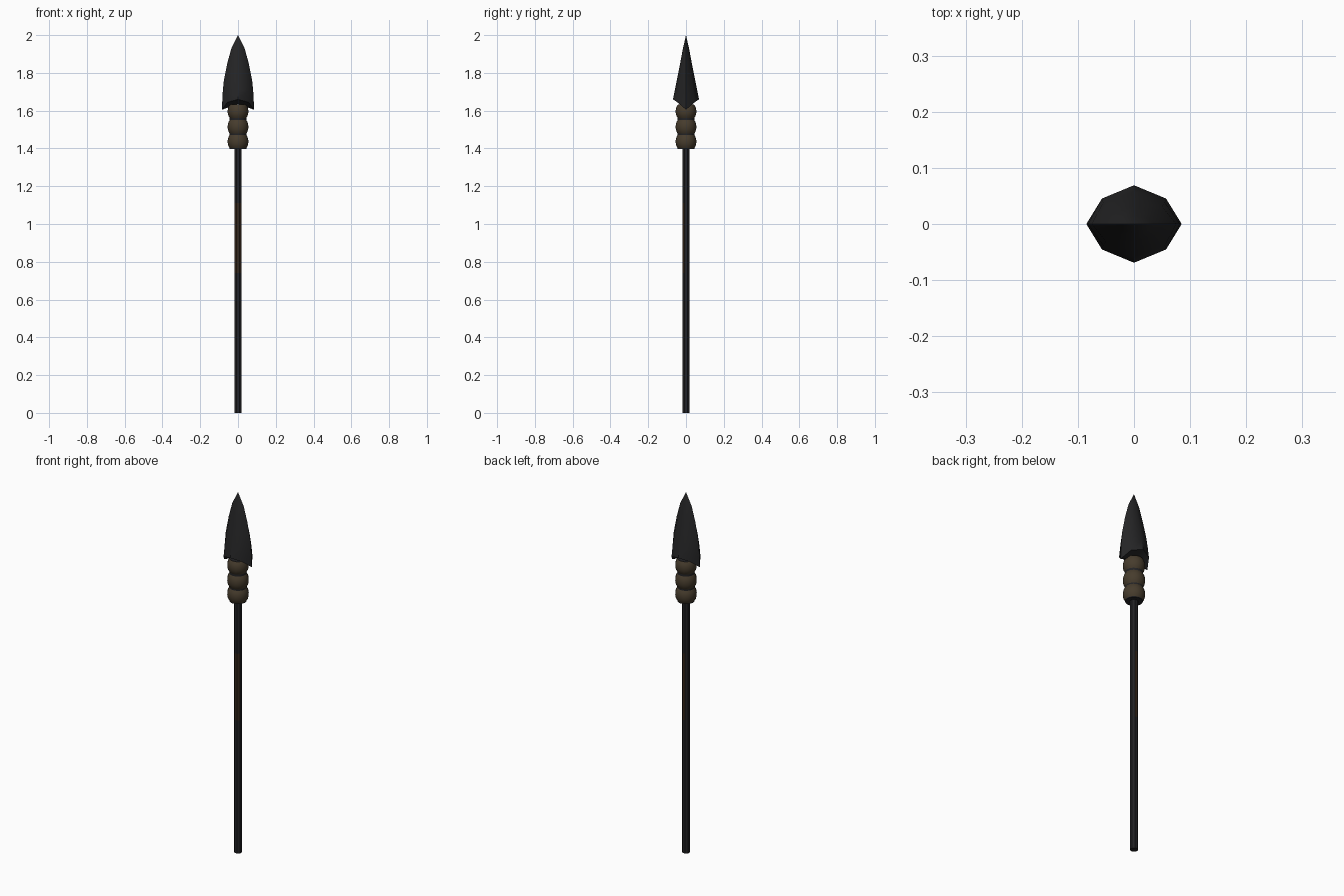
import bpy, bmesh, math

if "Cube" in bpy.data.objects:
    bpy.data.objects.remove(bpy.data.objects["Cube"])


def material(name, rgb):
    m = bpy.data.materials.new(name)
    m.diffuse_color = (*rgb, 1.0)
    m.use_nodes = True
    m.node_tree.nodes["Principled BSDF"].inputs["Base Color"].default_value = m.diffuse_color
    return m


IRON = material("dark iron", (0.018, 0.018, 0.019))
SHAFT = material("blackened wood", (0.016, 0.016, 0.018))
CORD = material("brown cord", (0.062, 0.045, 0.026))
GRIP = material("worn brown grip", (0.036, 0.020, 0.011))


def loft(name, rings, mats, cap_start=None, cap_end=None, smooth=None):
    """Skin a list of rings; caps are fans to the given centre points."""
    bm = bmesh.new()
    loops = [[bm.verts.new(p) for p in ring] for ring in rings]
    n = len(loops[0])
    for a, b in zip(loops, loops[1:]):
        for i in range(n):
            j = (i + 1) % n
            bm.faces.new((a[i], a[j], b[j], b[i]))
    for loop, point in ((loops[0], cap_start), (loops[-1], cap_end)):
        if point:
            c = bm.verts.new(point)
            for i in range(n):
                bm.faces.new((loop[i], loop[(i + 1) % n], c))
    bmesh.ops.recalc_face_normals(bm, faces=bm.faces)
    me = bpy.data.meshes.new(name)
    bm.to_mesh(me)
    bm.free()
    for m in mats:
        me.materials.append(m)
    ob = bpy.data.objects.new(name, me)
    bpy.context.collection.objects.link(ob)
    if smooth:
        bpy.ops.object.select_all(action='DESELECT')
        ob.select_set(True)
        bpy.context.view_layer.objects.active = ob
        bpy.ops.object.shade_smooth_by_angle(angle=math.radians(smooth))
    return ob


def circle(r, z, n, turn=0.0):
    return [(r * math.cos(math.tau * i / n + turn), r * math.sin(math.tau * i / n + turn), z)
            for i in range(n)]


# shaft, with a worn grip on its front and back faces
shaft = loft("shaft", [circle(0.020, z, 8, math.pi / 8) for z in (0, 0.74, 1.11, 1.62)],
             [SHAFT, GRIP], (0, 0, 0), (0, 0, 1.62), 30)
for p in shaft.data.polygons:
    if 0.74 < p.center.z < 1.11 and (p.normal.y < -0.5 or p.normal.y > 0.9):
        p.material_index = 1

# dark socket inside the binding
loft("socket", [circle(0.044, z, 16) for z in (1.397, 1.63)], [SHAFT],
     (0, 0, 1.397), (0, 0, 1.63), 30)

# three bulging cord bands
for k, (z0, z1) in enumerate(((1.40, 1.473), (1.477, 1.552), (1.56, 1.632))):
    rings = []
    for s in range(7):
        t = s / 6
        rings.append(circle(0.043 + 0.012 * math.sin(math.pi * t) ** 0.7, z0 + (z1 - z0) * t, 16))
    loft(f"cord_band_{k + 1}", rings, [CORD], smooth=40)

# spear head: eight-sided blade whose lower rim dips at both edges
def blade_ring(w, d, z, dip):
    ring = []
    for i in range(8):
        a = math.tau * i / 8
        x, y = math.cos(a), math.sin(a)
        ring.append((w * x * (0.95 if i % 2 else 1), d * y * (0.93 if i % 2 else 1),
                     z - dip * (1 - abs(y))))
    return ring


profile = [(0.085, 0.069, 1.66, 0.055), (0.082, 0.058, 1.715, 0.03), (0.075, 0.047, 1.77, 0.01),
           (0.057, 0.031, 1.85, 0.0), (0.035, 0.016, 1.93, 0.0)]
loft("spear_head", [blade_ring(*p) for p in profile], [IRON], (0, 0, 1.635), (0, 0, 2.0), 40)
